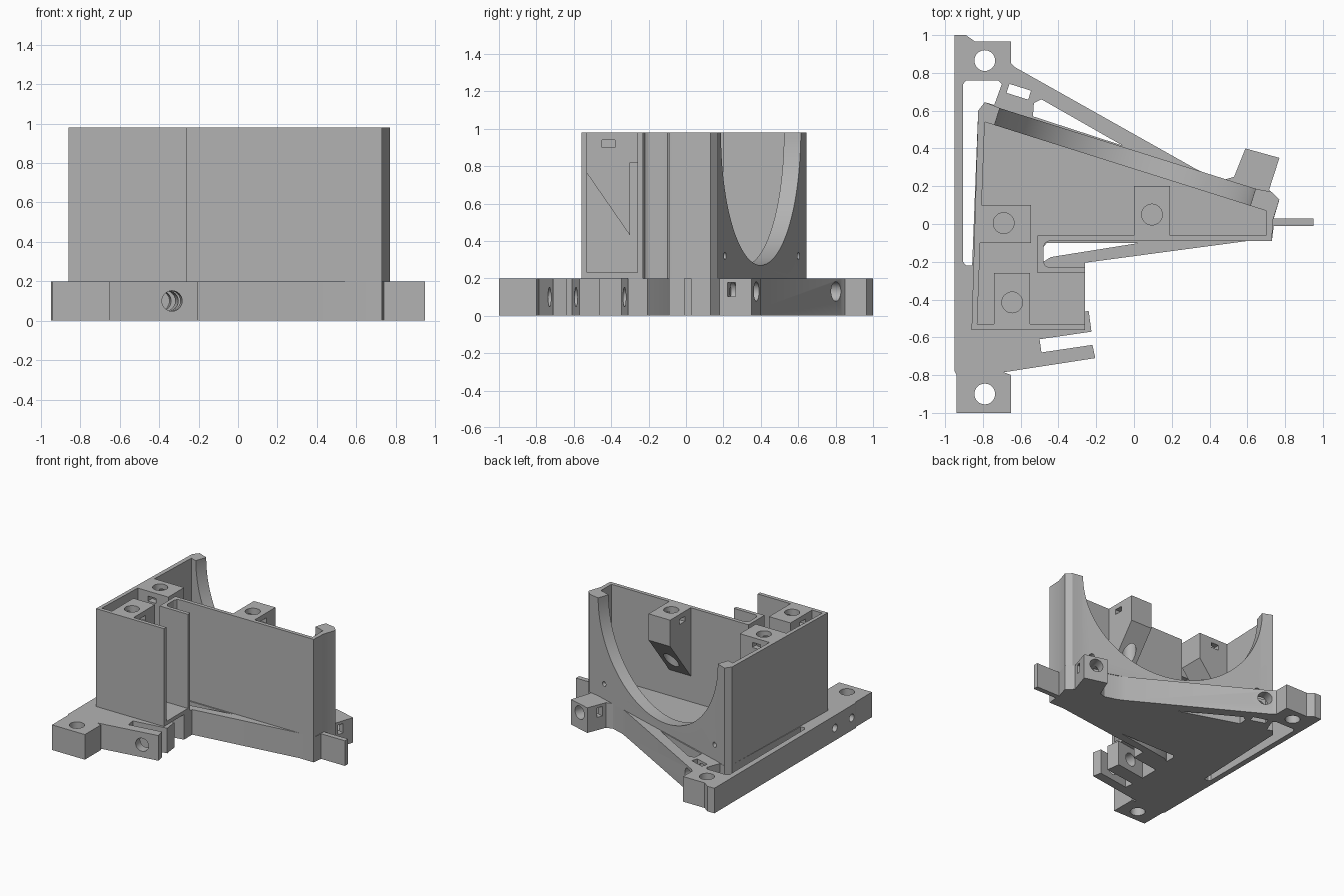
import bpy, bmesh, math
from mathutils import Vector, Matrix

cube = bpy.data.objects.get("Cube")
if cube:
    bpy.data.objects.remove(cube, do_unlink=True)

grey = bpy.data.materials.new("plain_grey")
grey.use_nodes = True
grey.diffuse_color = (0.45, 0.45, 0.45, 1)
grey.node_tree.nodes["Principled BSDF"].inputs["Base Color"].default_value = (0.45, 0.45, 0.45, 1)

WALL = Vector((0.955, -0.3, 0)).normalized()   # direction along the slanted back wall
OUT = Vector((0.3, 0.955, 0)).normalized()     # its outward normal
ARM = Vector((0.14, -0.99, 0)).normalized()    # screw axis through the clamp arms
UP = Vector((0, 0, 1))


def make(name, bm):
    bmesh.ops.recalc_face_normals(bm, faces=bm.faces)
    mesh = bpy.data.meshes.new(name)
    bm.to_mesh(mesh)
    bm.free()
    mesh.materials.append(grey)
    ob = bpy.data.objects.new(name, mesh)
    bpy.context.collection.objects.link(ob)
    return ob


def extrude(name, points, offset):
    """Closed polygon of 3D points swept along an offset."""
    bm = bmesh.new()
    face = bm.faces.new([bm.verts.new(p) for p in points])
    new = bmesh.ops.extrude_face_region(bm, geom=[face])["geom"]
    bmesh.ops.translate(bm, vec=offset, verts=[v for v in new if isinstance(v, bmesh.types.BMVert)])
    return make(name, bm)


def slab(name, outline, z0, z1):
    return extrude(name, [(x, y, z0) for x, y in outline], (0, 0, z1 - z0))


def rod(centre, axis, radius, length, sides=32):
    bm = bmesh.new()
    turn = Vector(axis).to_track_quat('Z', 'Y').to_matrix().to_4x4()
    bmesh.ops.create_cone(bm, cap_ends=True, segments=sides, radius1=radius, radius2=radius,
                          depth=length, matrix=Matrix.Translation(centre) @ turn)
    return make("hole_cutter", bm)


def block(centre, along, size):
    """Box with its first side along a horizontal direction."""
    turn = Matrix.Rotation(math.atan2(along[1], along[0]), 4, 'Z')
    bm = bmesh.new()
    bmesh.ops.create_cube(bm, size=1, matrix=Matrix.Translation(centre) @ turn @ Matrix.Diagonal((*size, 1)))
    return make("slot_cutter", bm)


def cut(ob, cutters):
    for c in cutters:
        c.hide_render = True
        mod = ob.modifiers.new("cut", 'BOOLEAN')
        mod.operation, mod.solver, mod.object = 'DIFFERENCE', 'EXACT', c
    bpy.context.view_layer.update()
    result = bpy.data.meshes.new_from_object(ob.evaluated_get(bpy.context.evaluated_depsgraph_get()))
    ob.modifiers.clear()
    ob.data = result
    for c in cutters:
        bpy.data.objects.remove(c, do_unlink=True)


# Base frame with lugs, strut, fin and clamp arms
base = slab("base_frame", [
    (-.95, 1), (-.89, 1), (-.84, .965), (-.65, .965), (-.65, .85), (-.63, .83),
    (.33, .29), (.38, .265), (.48, .235), (.53, .25), (.59, .4), (.77, .35), (.715, .18),
    (.77, .13), (.74, .03), (.95, .03), (.95, -.01), (.74, -.01), (.73, -.09), (.6, -.09),
    (-.26, -.205), (-.26, -.31), (-.5, -.345), (-.5, -.5), (-.24, -.46), (-.225, -.57),
    (-.5, -.61), (-.49, -.68), (-.22, -.64), (-.205, -.71), (-.69, -.785), (-.65, -.8),
    (-.65, -1), (-.94, -1), (-.94, -.8), (-.95, -.78)], 0, .2)
openings = [
    [(-.905, .74), (-.89, .76), (-.72, .76), (-.7, .74), (-.74, .63), (-.79, .645), (-.825, .6),
     (-.857, -.22), (-.89, -.22), (-.905, -.2)],
    [(-.535, .57), (-.53, .64), (-.49, .66), (-.06, .415)],
    [(-.48, -.2), (-.44, -.175), (.03, -.1), (-.46, -.1), (-.48, -.12)]]
cutters = [slab("opening_cutter", o, -.1, .3) for o in openings]
cutters += [rod((-.79, y, .1), UP, .055, .4) for y in (.865, -.9)]
cutters += [
    rod((-.36, -.55, .1), ARM, .052, .56),
    rod(Vector((.66, .33, .13)), OUT, .052, .22),
    rod(Vector((-.59, .77, .13)), OUT, .052, .22),
    block((.65, .27, .14), WALL, (.4, .045, .075)),
    block((-.61, .7, .1), WALL, (.12, .05, .4))]
cutters += [rod((-.95, y, .1), (1, 0, 0), .03, .2, 20) for y in (-.52, -.73)]
cut(base, cutters)

# Tall housing: thin walls around an open cavity, with a round arch in the back wall
housing = slab("housing_walls", [
    (-.86, -.56), (-.26, -.56), (-.26, -.23), (-.45, -.23), (-.47, -.22), (-.48, -.2),
    (-.48, -.12), (-.47, -.1), (-.45, -.09), (.73, -.09), (.735, .02), (.77, .13), (.73, .17),
    (.65, .185), (-.7, .61), (-.79, .645), (-.825, .6)], .2, .98)
cavity = slab("cavity_cutter", [
    (-.83, -.53), (-.2, -.53), (-.2, -.26), (-.51, -.26), (-.51, -.06),
    (.7, -.06), (.7, .07), (-.79, .54)], .23, 1.1)
middle = Vector((-.035, .395, .98))
arch = rod(middle, OUT, .71, .22, 128)
pins = [rod(Vector((x, y, .32)), OUT, .02, .3, 16) for x, y in ((.57, .19), (-.68, .58))]
cut(housing, [cavity, arch] + pins)


# Screw bosses with sloping undersides, each with a screw hole and a nut slot
def boss(name, profile, hole, along_x, start, width):
    if along_x:
        pts, sweep = [(u, start, z) for u, z in profile], (0, width, 0)
    else:
        pts, sweep = [(start, u, z) for u, z in profile], (width, 0, 0)
    ob = extrude(name, pts, sweep)
    side = (0, 1, 0) if along_x else (1, 0, 0)
    cut(ob, [rod((*hole, .7), UP, .055, .8), block((*hole, .92), side, (.4, .07, .04))])
    return ob


def wedge(wall, free):
    return [(wall, .98), (free, .98), (free, .77), (wall, .43)]


boss("side_boss", wedge(-.815, -.545), (-.69, .005), True, -.1, .2)
boss("middle_boss", wedge(-.065, .2), (.095, .05), False, 0, .19)
boss("front_boss", [(-.535, .98), (-.26, .98), (-.26, .82), (-.3, .82), (-.3, .43), (-.535, .77)],
     (-.645, -.415), False, -.74, .19)

# Smooth the round parts, keep hard edges sharp
for ob in bpy.context.collection.objects:
    if ob.type == 'MESH' and ob.data.materials and ob.data.materials[0] == grey:
        bpy.ops.object.select_all(action='DESELECT')
        ob.select_set(True)
        bpy.context.view_layer.objects.active = ob
        bpy.ops.object.shade_smooth_by_angle(angle=math.radians(25))
